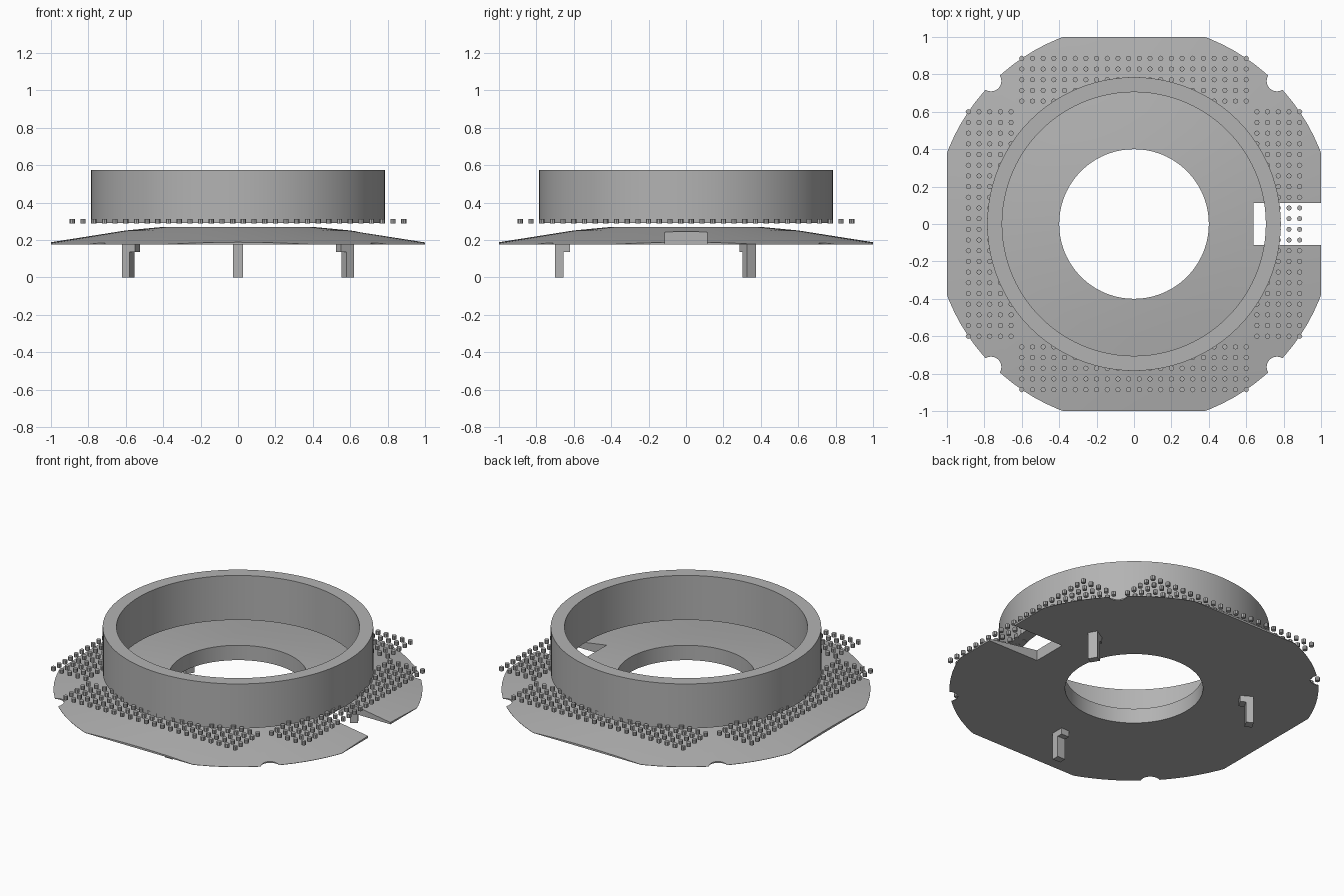
import bpy, bmesh, math
from mathutils import Matrix, Vector

cube = bpy.data.objects.get("Cube")
if cube:
    bpy.data.objects.remove(cube, do_unlink=True)

grey = bpy.data.materials.new("plain grey")
grey.use_nodes = True
GREY = (0.45, 0.45, 0.45, 1)
grey.diffuse_color = GREY
grey.node_tree.nodes["Principled BSDF"].inputs["Base Color"].default_value = GREY


def make(name, bm, smooth=False):
    bmesh.ops.recalc_face_normals(bm, faces=bm.faces)
    mesh = bpy.data.meshes.new(name)
    bm.to_mesh(mesh)
    bm.free()
    obj = bpy.data.objects.new(name, mesh)
    bpy.context.collection.objects.link(obj)
    mesh.materials.append(grey)
    if smooth:
        shade(obj)
    return obj


def select(obj):
    bpy.ops.object.select_all(action='DESELECT')
    obj.select_set(True)
    bpy.context.view_layer.objects.active = obj


def shade(obj):
    select(obj)
    bpy.ops.object.shade_smooth_by_angle(angle=math.radians(30))


def lathe(profile, steps=96):
    """Closed (radius, height) profile turned around z."""
    bm = bmesh.new()
    rings = []
    for i in range(steps):
        a = 2 * math.pi * i / steps
        rings.append([bm.verts.new((r * math.cos(a), r * math.sin(a), z)) for r, z in profile])
    n = len(profile)
    for i in range(steps):
        p, q = rings[i], rings[(i + 1) % steps]
        for j in range(n):
            k = (j + 1) % n
            bm.faces.new((p[j], q[j], q[k], p[k]))
    return bm


def add_box(bm, lo, hi, turn=Matrix()):
    lo, hi = Vector(lo), Vector(hi)
    m = turn @ Matrix.Translation((lo + hi) / 2) @ Matrix.Diagonal((*(hi - lo), 1))
    bmesh.ops.create_cube(bm, size=1, matrix=m)


def add_cylinder(bm, x, y, z, radius, depth, sides):
    bmesh.ops.create_cone(bm, cap_ends=True, segments=sides, radius1=radius, radius2=radius,
                          depth=depth, matrix=Matrix.Translation((x, y, z)))


def carve(obj, cutter_bm, operation):
    cutter = make("cutter", cutter_bm)
    cutter.hide_render = True
    mod = obj.modifiers.new("carve", 'BOOLEAN')
    mod.operation, mod.solver, mod.object = operation, 'EXACT', cutter
    select(obj)
    bpy.ops.object.modifier_apply(modifier=mod.name)
    bpy.data.objects.remove(cutter, do_unlink=True)


# Domed base plate with a central hole
plate = make("base_plate", lathe([(0.4, 0.175), (1.07, 0.175), (1.07, 0.177),
                                  (0.6, 0.251), (0.4, 0.27)]))

# Four straight sides
bm = bmesh.new()
add_box(bm, (-1, -1, -1), (1, 1, 1))
carve(plate, bm, 'INTERSECT')

# Slot on the left side and round notches in the corners
bm = bmesh.new()
add_box(bm, (0.64, -0.113, 0), (1.2, 0.113, 0.5))
for sx in (-1, 1):
    for sy in (-1, 1):
        add_cylinder(bm, sx * 0.765, sy * 0.765, 0.2, 0.056, 0.4, 24)
carve(plate, bm, 'DIFFERENCE')
shade(plate)

# Upright ring wall
make("ring_wall", lathe([(0.705, 0.29), (0.785, 0.29), (0.785, 0.575), (0.705, 0.575)]), True)

# Field of small pegs: five rows along each side, clear of the ring's inside
bm = bmesh.new()
pitch = 1.2 / 21
for row in range(1, 6):
    out = 0.6 + row * pitch
    for col in range(22):
        along = -0.6 + col * pitch
        if math.hypot(out, along) < 0.725:
            continue
        for x, y in ((out, along), (-out, along), (along, out), (along, -out)):
            add_cylinder(bm, x, y, 0.3, 0.014, 0.024, 8)
make("pegs", bm)

# Three hooked legs beneath the plate
for i, name in enumerate(("front_leg", "back_left_leg", "back_right_leg")):
    turn = Matrix.Rotation(math.radians(-90 + 120 * i), 4, 'Z')
    bm = bmesh.new()
    add_box(bm, (0.655, -0.028, 0), (0.7, 0.028, 0.18), turn)
    add_box(bm, (0.62, -0.028, 0.135), (0.655, 0.028, 0.18), turn)
    make(name, bm)
